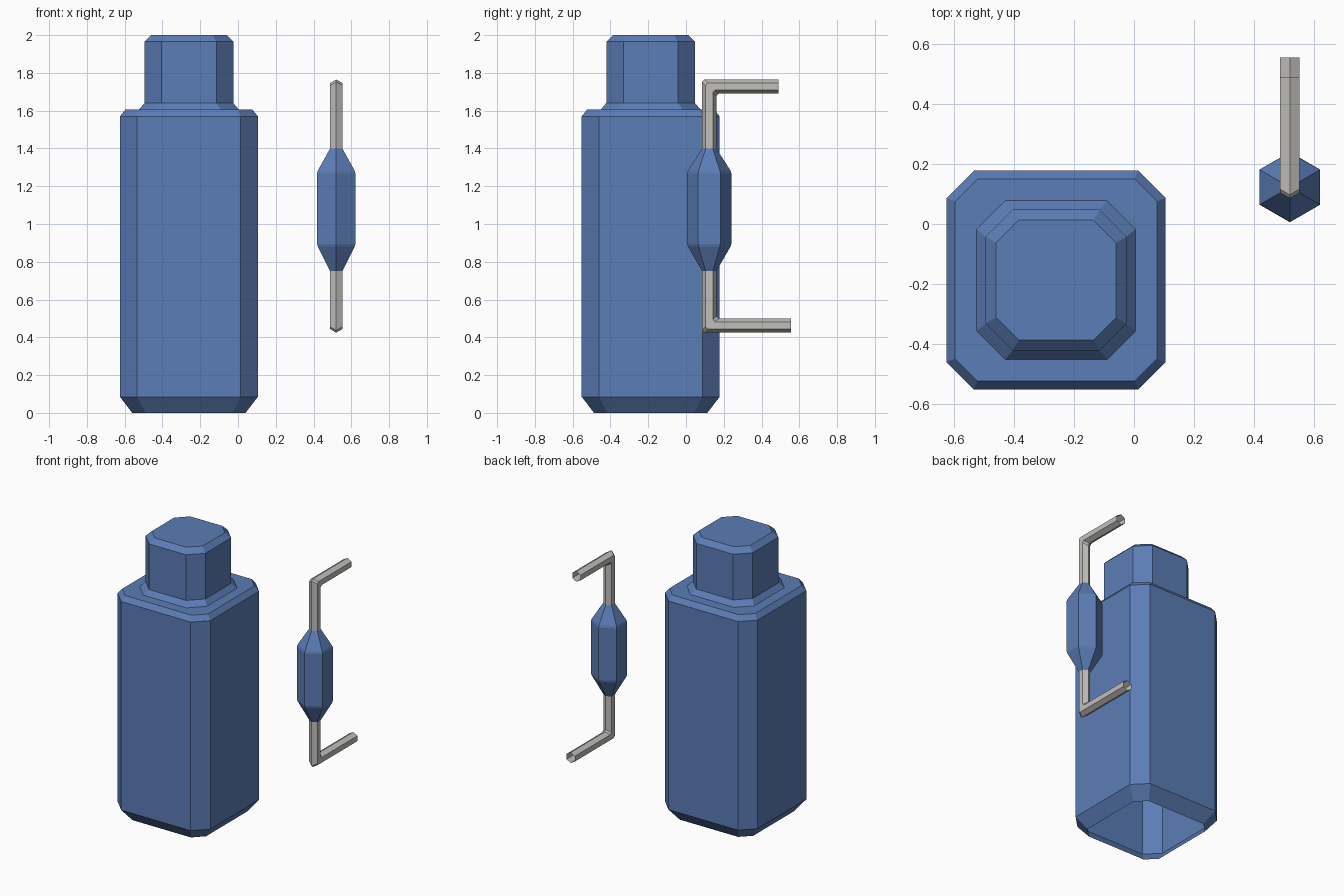
import bpy, bmesh, math

if "Cube" in bpy.data.objects:
    bpy.data.objects.remove(bpy.data.objects["Cube"])


def material(name, color):
    m = bpy.data.materials.new(name)
    m.diffuse_color = (*color, 1.0)
    m.use_nodes = True
    m.node_tree.nodes["Principled BSDF"].inputs["Base Color"].default_value = m.diffuse_color
    return m


BLUE = material("slate blue", (0.105, 0.205, 0.465))
GREY = material("light grey", (0.53, 0.52, 0.50))


def loft(name, rings, mat, cap_end=False):
    """Skin a list of equal-length point rings, optionally closing the last."""
    bm = bmesh.new()
    loops = [[bm.verts.new(p) for p in ring] for ring in rings]
    n = len(loops[0])
    for a, b in zip(loops, loops[1:]):
        for i in range(n):
            j = (i + 1) % n
            bm.faces.new((a[i], a[j], b[j], b[i]))
    if cap_end:
        bm.faces.new(loops[-1])
    bmesh.ops.recalc_face_normals(bm, faces=bm.faces)
    me = bpy.data.meshes.new(name)
    bm.to_mesh(me)
    bm.free()
    me.materials.append(mat)
    ob = bpy.data.objects.new(name, me)
    bpy.context.collection.objects.link(ob)
    return ob


# Body and neck: stacked chamfered squares, open underneath
BX, BY = -0.26, -0.187


def chamfered_square(z, half, cut):
    h, f = half, half - cut
    corners = [(h, -f), (h, f), (f, h), (-f, h),
               (-h, f), (-h, -f), (-f, -h), (f, -h)]
    return [(BX + x, BY + y, z) for x, y in corners]


body_profile = [(0.0, 0.30, 0.07), (0.085, 0.365, 0.091), (1.57, 0.365, 0.091),
                (1.605, 0.337, 0.075), (1.605, 0.265, 0.095),
                (1.64, 0.235, 0.09), (1.965, 0.235, 0.09), (2.0, 0.20, 0.075)]
loft("bottle_body", [chamfered_square(*p) for p in body_profile], BLUE, True)

# Handle: hexagonal grip between two bent hexagonal tubes
HX, HY, R = 0.52, 0.123, 0.0375
HEX = [(math.sin(math.radians(60 * i)), math.cos(math.radians(60 * i)))
       for i in range(6)]

grip_profile = [(0.75, R), (0.88, 0.1125), (0.895, 0.117),
                (1.268, 0.117), (1.283, 0.1125), (1.40, R)]
loft("handle_grip", [[(HX + r * s, HY + r * u, z) for s, u in HEX]
                     for z, r in grip_profile], BLUE)


def bent_tube(name, z_grip, z_arm, y_end):
    """Vertical stub turning towards the back with a small bevelled mitre."""
    d = 1 if z_arm > z_grip else -1
    e = 0.012
    pts = [(HX + R * s, R * u) for s, u in HEX]
    rings = [
        [(x, HY + u, z_grip) for x, u in pts],
        [(x, HY + u, z_arm - d * (u + e)) for x, u in pts],
        [(x, HY + u + e, z_arm - d * u) for x, u in pts],
        [(x, y_end, z_arm - d * u) for x, u in pts],
    ]
    loft(name, rings, GREY)


bent_tube("upper_handle_arm", 1.40, 1.7275, 0.49)
bent_tube("lower_handle_arm", 0.75, 0.4625, 0.555)
